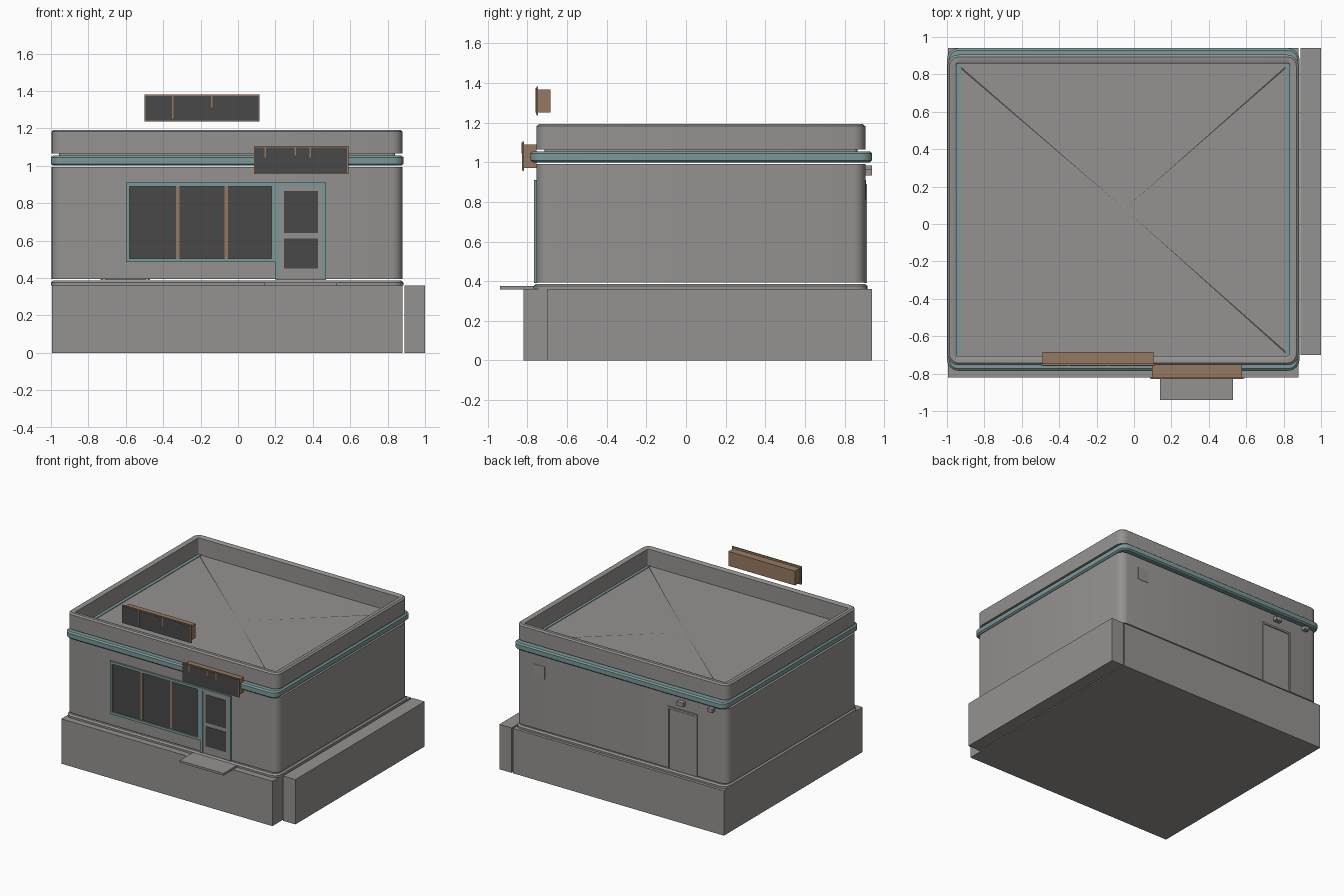
import bpy, bmesh, math
from mathutils import Vector

cube = bpy.data.objects.get("Cube")
if cube:
    bpy.data.objects.remove(cube, do_unlink=True)


def material(name, rgb):
    m = bpy.data.materials.new(name)
    m.use_nodes = True
    m.diffuse_color = (*rgb, 1)
    m.node_tree.nodes["Principled BSDF"].inputs["Base Color"].default_value = (*rgb, 1)
    return m


GREY = material("warm grey", (0.30, 0.29, 0.28))
TEAL = material("dusty teal", (0.20, 0.315, 0.315))
BROWN = material("wood brown", (0.30, 0.19, 0.12))
DARK = material("dark glass", (0.065, 0.065, 0.065))


def finish(name, bm, mat, smooth=False):
    bmesh.ops.recalc_face_normals(bm, faces=bm.faces)
    mesh = bpy.data.meshes.new(name)
    bm.to_mesh(mesh)
    bm.free()
    mesh.materials.append(mat)
    ob = bpy.data.objects.new(name, mesh)
    bpy.context.collection.objects.link(ob)
    if smooth:
        bpy.ops.object.select_all(action='DESELECT')
        ob.select_set(True)
        bpy.context.view_layer.objects.active = ob
        bpy.ops.object.shade_smooth_by_angle(angle=math.radians(35))
    return ob


def box(name, mat, xs, ys, zs):
    bm = bmesh.new()
    bmesh.ops.create_cube(bm, size=1)
    for v in bm.verts:
        v.co = [(a + b) / 2 + c * (b - a) for (a, b), c in zip((xs, ys, zs), v.co)]
    return finish(name, bm, mat)


def outline(xs, ys, radius, inset):
    """Rounded rectangle, pulled in by inset."""
    r = max(radius - inset, 0.008)
    (x0, x1), (y0, y1) = xs, ys
    cx, cy = (x0 + x1) / 2, (y0 + y1) / 2
    hx, hy = (x1 - x0) / 2 - inset - r, (y1 - y0) / 2 - inset - r
    pts = []
    for k, (sx, sy) in enumerate([(1, 1), (-1, 1), (-1, -1), (1, -1)]):
        for i in range(5):
            a = math.pi / 2 * (k + i / 4)
            pts.append((cx + sx * hx + r * math.cos(a), cy + sy * hy + r * math.sin(a)))
    return pts


def ring(name, mat, xs, ys, radius, profile):
    """Sweeps a closed (inset, z) profile round a rounded rectangle."""
    bm = bmesh.new()
    loops = [[bm.verts.new((x, y, z)) for x, y in outline(xs, ys, radius, inset)]
             for inset, z in profile]
    for a, b in zip(loops, loops[1:] + loops[:1]):
        for i in range(len(a)):
            j = (i + 1) % len(a)
            bm.faces.new((a[i], a[j], b[j], b[i]))
    return finish(name, bm, mat, True)


def frame(name, mat, xs, ys, zs, t, bottom=True):
    """Upright rectangular frame made of bars of width t."""
    (x0, x1), (z0, z1) = xs, zs
    box(name + "_left_bar", mat, (x1 - t, x1), ys, zs)
    box(name + "_right_bar", mat, (x0, x0 + t), ys, zs)
    box(name + "_top_bar", mat, (x0 + t, x1 - t), ys, (z1 - t, z1))
    if bottom:
        box(name + "_bottom_bar", mat, (x0 + t, x1 - t), ys, (z0, z0 + t))


# Foundation, side kerb and doorstep
box("foundation", GREY, (-0.995, 0.88), (-0.82, 0.94), (0, 0.36))
box("side_kerb", GREY, (0.89, 1.0), (-0.70, 0.94), (0, 0.36))
box("doorstep", GREY, (0.14, 0.53), (-0.94, -0.75), (0.358, 0.375))

# Rounded walls, skirting, band and parapet
WX, WY = (-0.998, 0.88), (-0.755, 0.905)
ring("skirting", GREY, (-1.0, 0.885), (-0.77, 0.917), 0.06,
     [(0, 0.36), (0, 0.375), (0.012, 0.386), (0.05, 0.386), (0.05, 0.36)])
ring("walls", GREY, WX, WY, 0.06,
     [(0, 0.394), (0, 0.992), (0.04, 0.992), (0.04, 0.394)])
ring("teal_band", TEAL, (-1.0, 0.885), (-0.785, 0.94), 0.06,
     [(0, 1.01), (0, 1.045), (0.012, 1.055), (0.075, 1.055), (0.075, 1.0), (0.012, 1.0)])
ring("parapet", GREY, WX, WY, 0.06,
     [(0, 1.065), (0, 1.182), (0.012, 1.192), (0.038, 1.192), (0.048, 1.185), (0.048, 1.045),
      (0.04, 1.045), (0.04, 1.065)])

# Flat roof with tapered seams running to the middle
RX, RY = (-0.955, 0.837), (-0.71, 0.86)
box("roof", GREY, RX, RY, (1.046, 1.05))
middle = Vector((-0.05, 0.08, 1.052))
for name, x, y in [("back_right", RX[0], RY[1]), ("back_left", RX[1], RY[1]),
                   ("front_left", RX[1], RY[0])]:
    bm = bmesh.new()
    corner = Vector((x, y, 1.052))
    run = corner - middle
    side = Vector((-run.y, run.x, 0)).normalized() * 0.005
    bm.faces.new([bm.verts.new(p) for p in (middle, corner + side, corner - side)])
    finish("roof_seam_" + name, bm, DARK)

# Shop window
FRONT = (-0.768, -0.75)
PANE = (-0.759, -0.752)
frame("window_frame", TEAL, (-0.60, 0.20), FRONT, (0.485, 0.91), 0.02)
for i in range(3):
    x = -0.58 + i * 0.26
    box(f"window_pane_{i + 1}", DARK, (x, x + 0.25), PANE, (0.505, 0.89))
for i in range(2):
    x = -0.322 + i * 0.26
    box(f"window_mullion_{i + 1}", BROWN, (x - 0.009, x + 0.009), (-0.763, -0.752), (0.505, 0.89))

# Front door
frame("door_frame", TEAL, (0.20, 0.47), FRONT, (0.39, 0.91), 0.022, bottom=False)
box("front_door", GREY, (0.222, 0.448), (-0.760, -0.75), (0.39, 0.888))
for name, zs in [("upper", (0.64, 0.865)), ("lower", (0.45, 0.61))]:
    box(f"door_{name}_pane", DARK, (0.247, 0.427), (-0.763, -0.755), zs)


# Sign boxes: a body behind a wider framed dark face
def sign(name, xs, zs, y, seams):
    (x0, x1), (z0, z1) = xs, zs
    box(name + "_body", BROWN, (x0 + 0.012, x1 - 0.012), (y, y + 0.07), (z0 + 0.015, z1 - 0.015))
    box(name + "_rim", BROWN, xs, (y, y + 0.008), zs)
    box(name + "_face", DARK, (x0 + 0.006, x1 - 0.006), (y - 0.003, y + 0.002),
        (z0 + 0.006, z1 - 0.008))
    for i, (x, drop) in enumerate(seams):
        box(f"{name}_seam_{i + 1}", BROWN, (x - 0.004, x + 0.004), (y - 0.005, y),
            (z1 - drop, z1 - 0.006))


sign("roof_sign", (-0.50, 0.115), (1.237, 1.382), -0.755, [(-0.35, 0.13), (-0.14, 0.07)])
sign("door_sign", (0.085, 0.59), (0.955, 1.105), -0.825, [(0.145, 0.06), (0.305, 0.05), (0.385, 0.06)])

# Back door, lamps and vent cover
frame("back_door_frame", GREY, (-0.735, -0.47), (0.90, 0.913), (0.39, 0.89), 0.015, bottom=False)
box("back_door", GREY, (-0.715, -0.49), (0.90, 0.908), (0.39, 0.87))
box("back_door_lamp", GREY, (-0.63, -0.575), (0.90, 0.94), (0.933, 0.965))
box("back_corner_lamp", GREY, (-0.89, -0.85), (0.90, 0.94), (0.955, 0.985))
box("vent_cover", GREY, (0.62, 0.72), (0.90, 0.908), (0.81, 0.91))
